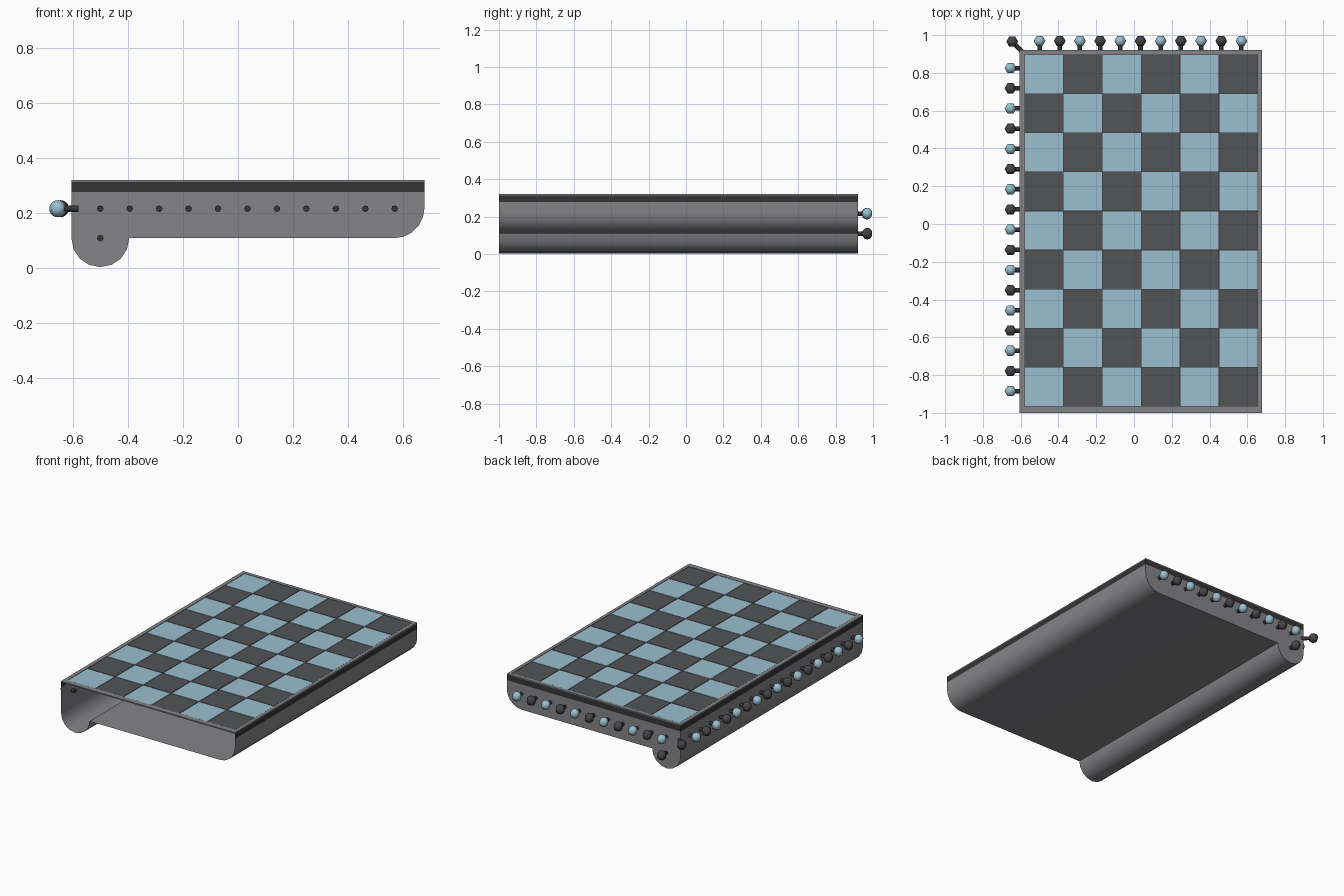
import bpy, bmesh, math
from mathutils import Vector, Matrix

if "Cube" in bpy.data.objects:
    bpy.data.objects.remove(bpy.data.objects["Cube"])


def mat(name, rgb):
    m = bpy.data.materials.new(name)
    m.diffuse_color = (*rgb, 1)
    m.use_nodes = True
    m.node_tree.nodes["Principled BSDF"].inputs["Base Color"].default_value = m.diffuse_color
    return m


GREY = mat("case grey", (0.235, 0.235, 0.25))
BAND = mat("band black", (0.035, 0.035, 0.036))
BLUE = mat("pale blue", (0.32, 0.52, 0.62))
DARK = mat("slate grey", (0.082, 0.088, 0.094))
PEG = mat("peg charcoal", (0.06, 0.06, 0.064))


def finish(bm, name, mats, smooth=None):
    bmesh.ops.recalc_face_normals(bm, faces=bm.faces)
    me = bpy.data.meshes.new(name)
    bm.to_mesh(me)
    bm.free()
    for m in mats:
        me.materials.append(m)
    ob = bpy.data.objects.new(name, me)
    bpy.context.collection.objects.link(ob)
    if smooth:
        bpy.ops.object.select_all(action='DESELECT')
        ob.select_set(True)
        bpy.context.view_layer.objects.active = ob
        bpy.ops.object.shade_smooth_by_angle(angle=math.radians(smooth))
    return ob


def box(bm, x0, x1, y0, y1, z0, z1):
    m = Matrix.Translation(((x0 + x1) / 2, (y0 + y1) / 2, (z0 + z1) / 2)) @ \
        Matrix.Diagonal((x1 - x0, y1 - y0, z1 - z0, 1))
    bmesh.ops.create_cube(bm, size=1, matrix=m)


X0, X1, Y0, Y1, TOP = -0.605, 0.677, -1.0, 0.92, 0.32


def arc(cx, cz, r, a0, a1, n):
    return [(cx + r * math.cos(math.radians(a0 + (a1 - a0) * i / n)),
             cz + r * math.sin(math.radians(a0 + (a1 - a0) * i / n))) for i in range(n + 1)]


# Case: thin shell with a round foot on the left, open at the front
prof = [(X0, 0.314), (X0, 0.277)] + arc(-0.5, 0.109, 0.105, 180, 360, 8) \
    + arc(0.567, 0.219, 0.11, 270, 360, 5) + [(X1, 0.277), (X1, 0.314)]
bm = bmesh.new()
front = [bm.verts.new((x, Y0, z)) for x, z in prof]
back = [bm.verts.new((x, Y1, z)) for x, z in prof]
for i in range(len(prof) - 1):
    bm.faces.new((front[i], front[i + 1], back[i + 1], back[i]))
bm.faces.new(back[1:-1])
bm.faces.new((back[0], back[1], back[-2], back[-1]))
for f in bm.faces:
    f.material_index = 1 if f.calc_center_median().z > 0.277 else 0
finish(bm, "case", [GREY, BAND], 40)

# Deck under the tiles
bm = bmesh.new()
bm.faces.new([bm.verts.new(p) for p in
              ((X0, Y0, 0.314), (X1, Y0, 0.314), (X1, Y1, 0.314), (X0, Y1, 0.314))])
finish(bm, "deck", [BAND])

# Raised rim around the board
tx0, tx1, ty0, ty1 = -0.58, 0.656, -0.966, 0.897
bm = bmesh.new()
box(bm, X0, tx0, Y0, Y1, 0.312, TOP)
box(bm, tx1, X1, Y0, Y1, 0.312, TOP)
box(bm, tx0, tx1, Y0, ty0, 0.312, TOP)
box(bm, tx0, tx1, ty1, Y1, 0.312, TOP)
finish(bm, "rim", [GREY])

# Checkered tiles, six by nine
w, d, g = (tx1 - tx0) / 6, (ty1 - ty0) / 9, 0.002
for parity, name, m in ((0, "light_tiles", BLUE), (1, "dark_tiles", DARK)):
    bm = bmesh.new()
    for i in range(6):
        for j in range(9):
            if (i + j) % 2 == parity:
                x, y = tx0 + i * w, ty0 + j * d
                box(bm, x + g, x + w - g, y + g, y + d - g, 0.314, 0.319)
    finish(bm, name, [m])


# Pegs: dark stem through the wall with a round head
def peg(name, head, direction, colour):
    head, n = Vector(head), Vector(direction).normalized()
    bm = bmesh.new()
    bmesh.ops.create_uvsphere(bm, u_segments=6, v_segments=10, radius=0.031,
                              matrix=Matrix.Translation(head) @ Matrix.Rotation(math.pi / 2, 4, 'Z'))
    for f in bm.faces:
        f.material_index = 0
    old = set(bm.faces)
    length = 0.075
    rot = n.to_track_quat('Z', 'Y').to_matrix().to_4x4()
    bmesh.ops.create_cone(bm, cap_ends=True, segments=8, radius1=0.012, radius2=0.012, depth=length,
                          matrix=Matrix.Translation(head - n * length / 2) @ rot)
    for f in bm.faces:
        if f not in old:
            f.material_index = 1
    finish(bm, name, [colour, BAND], 65)


PZ = 0.216
for i in range(17):
    peg(f"side_peg_{i}", (-0.654, -0.885 + i * 0.1069, PZ), (-1, 0, 0), PEG if i % 2 else BLUE)
for i in range(11):
    peg(f"back_peg_{i}", (-0.5 + i * 0.1069, 0.969, PZ), (0, 1, 0), PEG if i % 2 else BLUE)
peg("corner_peg", (-0.645, 0.966, PZ), (-1, 1, 0), PEG)
peg("foot_peg", (-0.5, 0.969, 0.109), (0, 1, 0), PEG)
